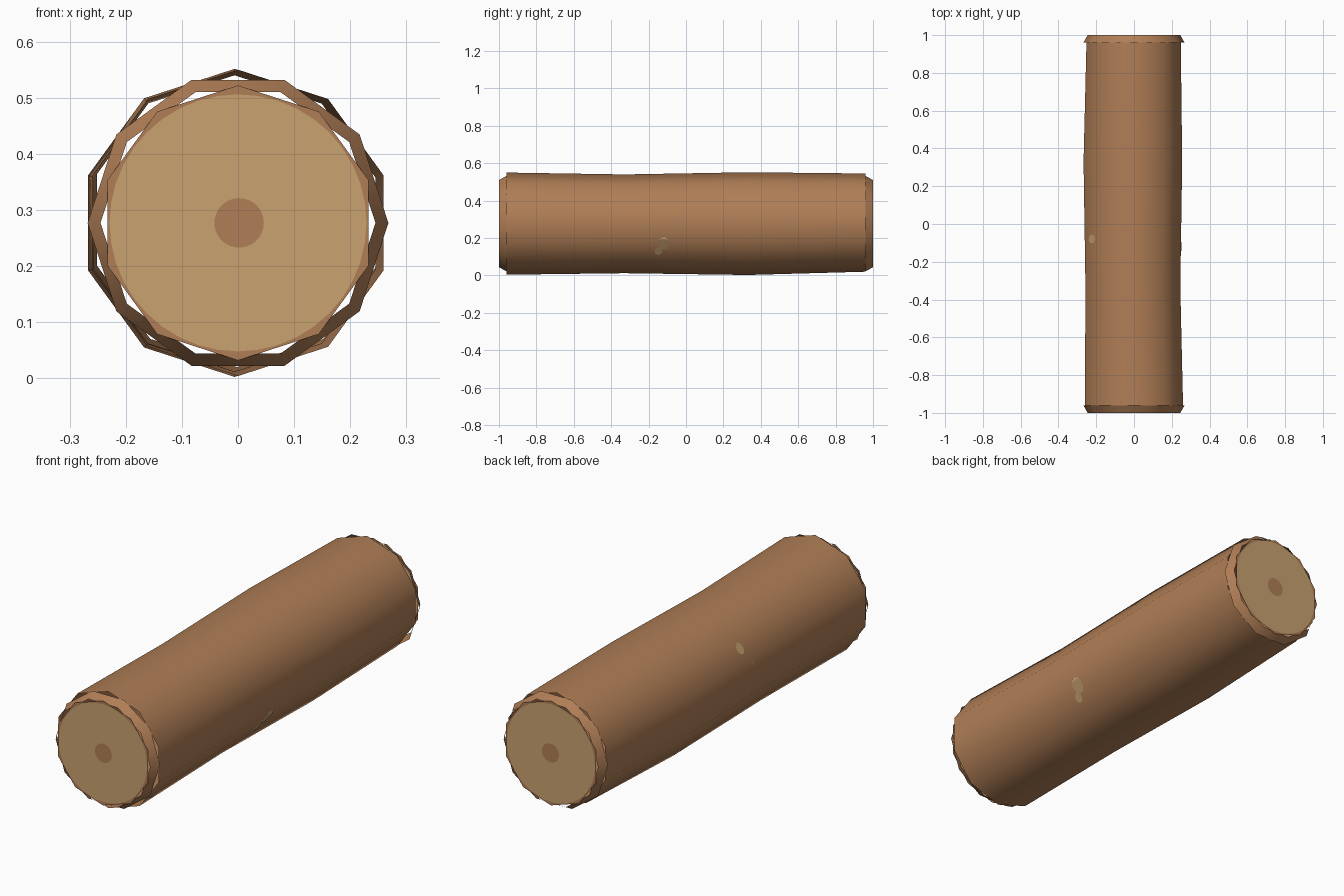
import bpy, bmesh, math
from mathutils import Vector
from mathutils.bvhtree import BVHTree

if "Cube" in bpy.data.objects:
    bpy.data.objects.remove(bpy.data.objects["Cube"])

SIDES, CZ = 10, 0.277


def material(name, rgb):
    m = bpy.data.materials.new(name)
    m.diffuse_color = (*rgb, 1)
    m.use_nodes = True
    m.node_tree.nodes["Principled BSDF"].inputs["Base Color"].default_value = m.diffuse_color
    return m


bark = material("bark brown", (0.434, 0.209, 0.093))
wood = material("pale wood", (0.578, 0.361, 0.162))


def ring(y, r, n, start, cx=0.0, cz=CZ):
    """Circle of points in the xz plane."""
    return [Vector((cx + r * math.cos(start + math.tau * i / n), y,
                    cz + r * math.sin(start + math.tau * i / n))) for i in range(n)]


def loft(name, rings, mats, band_mats=None, close=False, smooth=True, flip=False):
    """Skin consecutive rings; optionally close the last with a face."""
    bm = bmesh.new()
    loops = [[bm.verts.new(p) for p in pts] for pts in rings]
    for b, (lo, hi) in enumerate(zip(loops, loops[1:])):
        for i in range(len(lo)):
            j = (i + 1) % len(lo)
            f = bm.faces.new((lo[i], hi[i], hi[j], lo[j]))
            f.material_index = band_mats[b] if band_mats else 0
    if close:
        f = bm.faces.new(loops[-1][::-1])
        f.material_index = band_mats[-1] if band_mats else 0
    if flip:
        bmesh.ops.reverse_faces(bm, faces=bm.faces[:])
    for f in bm.faces:
        f.smooth = smooth
    me = bpy.data.meshes.new(name)
    bm.to_mesh(me)
    bm.free()
    for m in mats:
        me.materials.append(m)
    ob = bpy.data.objects.new(name, me)
    bpy.context.collection.objects.link(ob)
    return ob


# Wavy bark tube, a corner at the top: y, radius, centre x, centre z
stations = [(-0.96, 0.273, 0.0, 0.277), (-0.33, 0.264, -0.006, 0.276),
            (0.33, 0.2745, -0.006, 0.277), (0.96, 0.2625, -0.002, 0.2825)]
tube = loft("bark_tube", [ring(y, r, SIDES, math.pi / 2, cx, cz)
                          for y, r, cx, cz in stations], [bark])

for s, end in ((-1, "front"), (1, "back")):
    # Sloped rim, turned half a side against the tube
    loft(end + "_rim", [ring(s * 0.96, 0.268, SIDES, 0), ring(s, 0.245, SIDES, 0)],
         [bark], flip=s < 0)

    # Cut end: ten-sided bark edge, pale disc, brown core
    n = 40
    edge = []
    corners = ring(s, 0.245, SIDES, math.pi / 2)
    for i in range(SIDES):
        for k in range(4):
            edge.append(corners[i].lerp(corners[(i + 1) % SIDES], k / 4))
    loft(end + "_cut_end", [edge, ring(s, 0.229, n, math.pi / 2),
                            ring(s, 0.044, n, math.pi / 2, 0.002)],
         [bark, wood], [0, 1, 0], close=True, smooth=False, flip=s < 0)

# Small bare patches laid on both flanks: side, y, z, radius
tree = BVHTree.FromPolygons([v.co for v in tube.data.vertices],
                            [p.vertices[:] for p in tube.data.polygons])


def patch(name, side, y, z, radius):
    def on_bark(r, i):
        a = math.tau * i / 16
        aim = Vector((0, y + r * math.cos(a), z + r * math.sin(a)))
        hit = tree.ray_cast(aim + Vector((side, 0, 0)), Vector((-side, 0, 0)))[0]
        return hit + Vector((side * 0.003, 0, 0))
    loft(name, [[on_bark(radius * k, i) for i in range(16)]
                for k in (1, 0.75, 0.5, 0.25)], [wood],
         close=True, smooth=False, flip=side < 0)


for i, spec in enumerate([(1, -0.12, 0.172, 0.032), (1, -0.148, 0.13, 0.02),
                          (-1, -0.08, 0.415, 0.022), (-1, -0.12, 0.345, 0.01)]):
    patch("bare_patch_%d" % (i + 1), *spec)
